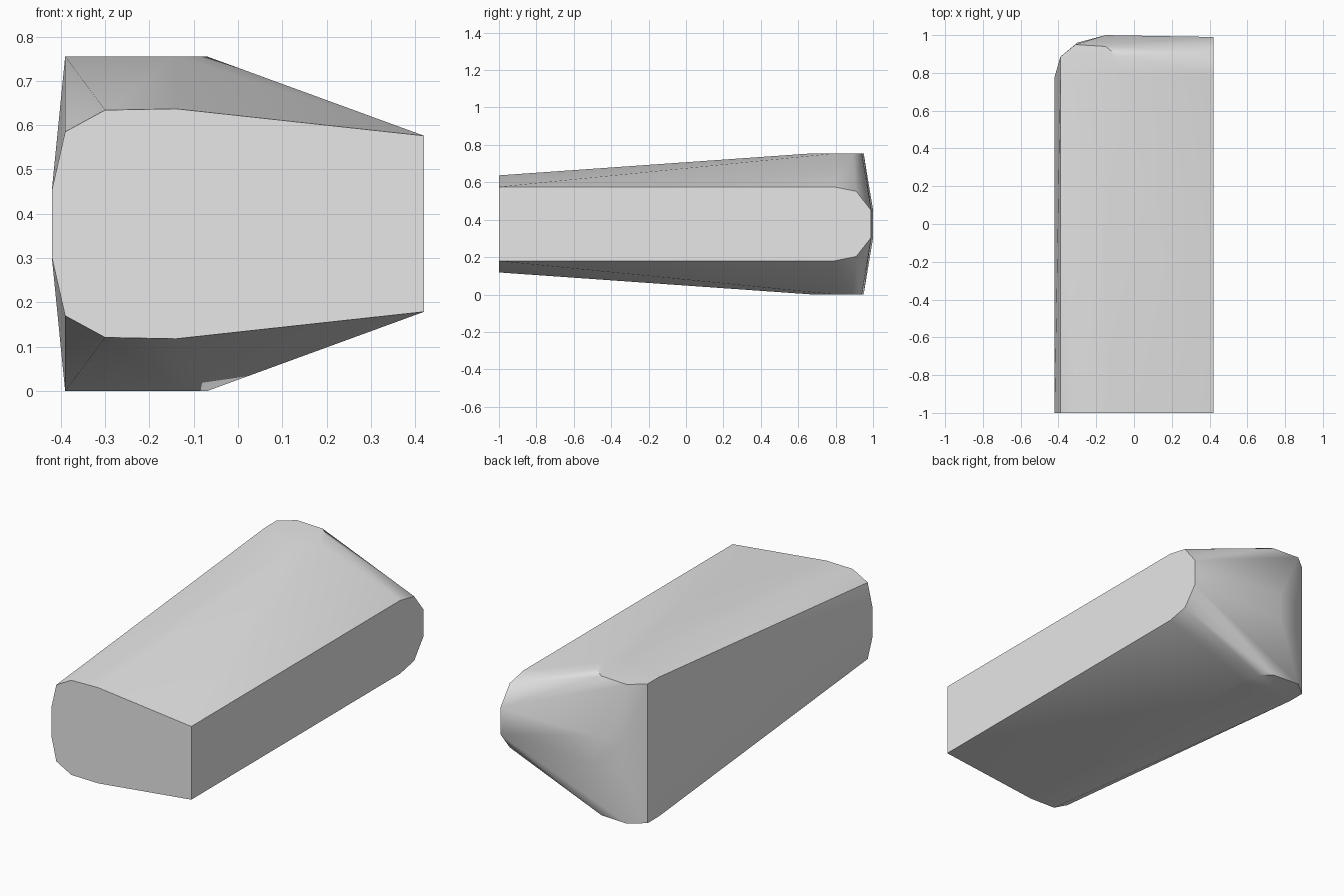
import bpy
import bmesh
import math

if "Cube" in bpy.data.objects:
    bpy.data.objects.remove(bpy.data.objects["Cube"], do_unlink=True)

MID = 0.3775  # height of the symmetry plane

grey = bpy.data.materials.new("light_grey")
grey.use_nodes = True
colour = (0.8, 0.8, 0.8, 1)
grey.diffuse_color = colour
grey.node_tree.nodes["Principled BSDF"].inputs["Base Color"].default_value = colour

# Upper half of each outline, x, y, z
front_end = [(0.42, -1, 0.576), (-0.14, -1, 0.637), (-0.30, -1, 0.634),
             (-0.39, -1, 0.585), (-0.42, -1, 0.453)]
flat_side = [(0.42, 0.79, 0.576), (0.42, 0.91, 0.552), (0.42, 0.99, 0.45)]
raised_top = [(-0.39, 0.79, 0.755), (-0.14, 0.68, 0.755), (-0.07, 0.80, 0.755),
              (-0.09, 0.89, 0.755), (-0.15, 0.94, 0.755), (-0.31, 0.95, 0.755),
              (-0.39, 0.885, 0.755)]
back_waist = [(-0.42, 0.78, 0.453), (-0.30, 0.96, 0.453), (-0.15, 1.0, 0.453)]

# Tapered block: skin over the outlines and their mirror images
bm = bmesh.new()
for x, y, z in front_end + flat_side + raised_top + back_waist:
    bm.verts.new((x, y, z))
    bm.verts.new((x, y, 2 * MID - z))
hull = bmesh.ops.convex_hull(bm, input=bm.verts[:])
loose = {g for g in hull["geom_interior"] + hull["geom_unused"]
         if isinstance(g, bmesh.types.BMVert)}
bmesh.ops.delete(bm, geom=list(loose), context="VERTS")
bmesh.ops.dissolve_limit(bm, angle_limit=math.radians(0.5),
                         verts=bm.verts[:], edges=bm.edges[:])
bmesh.ops.recalc_face_normals(bm, faces=bm.faces[:])

mesh = bpy.data.meshes.new("tapered_block")
bm.to_mesh(mesh)
bm.free()
mesh.materials.append(grey)
block = bpy.data.objects.new("tapered_block", mesh)
bpy.context.collection.objects.link(block)

# Soft shading with crisp main edges
bpy.ops.object.select_all(action="DESELECT")
block.select_set(True)
bpy.context.view_layer.objects.active = block
bpy.ops.object.shade_smooth_by_angle(angle=math.radians(30))
